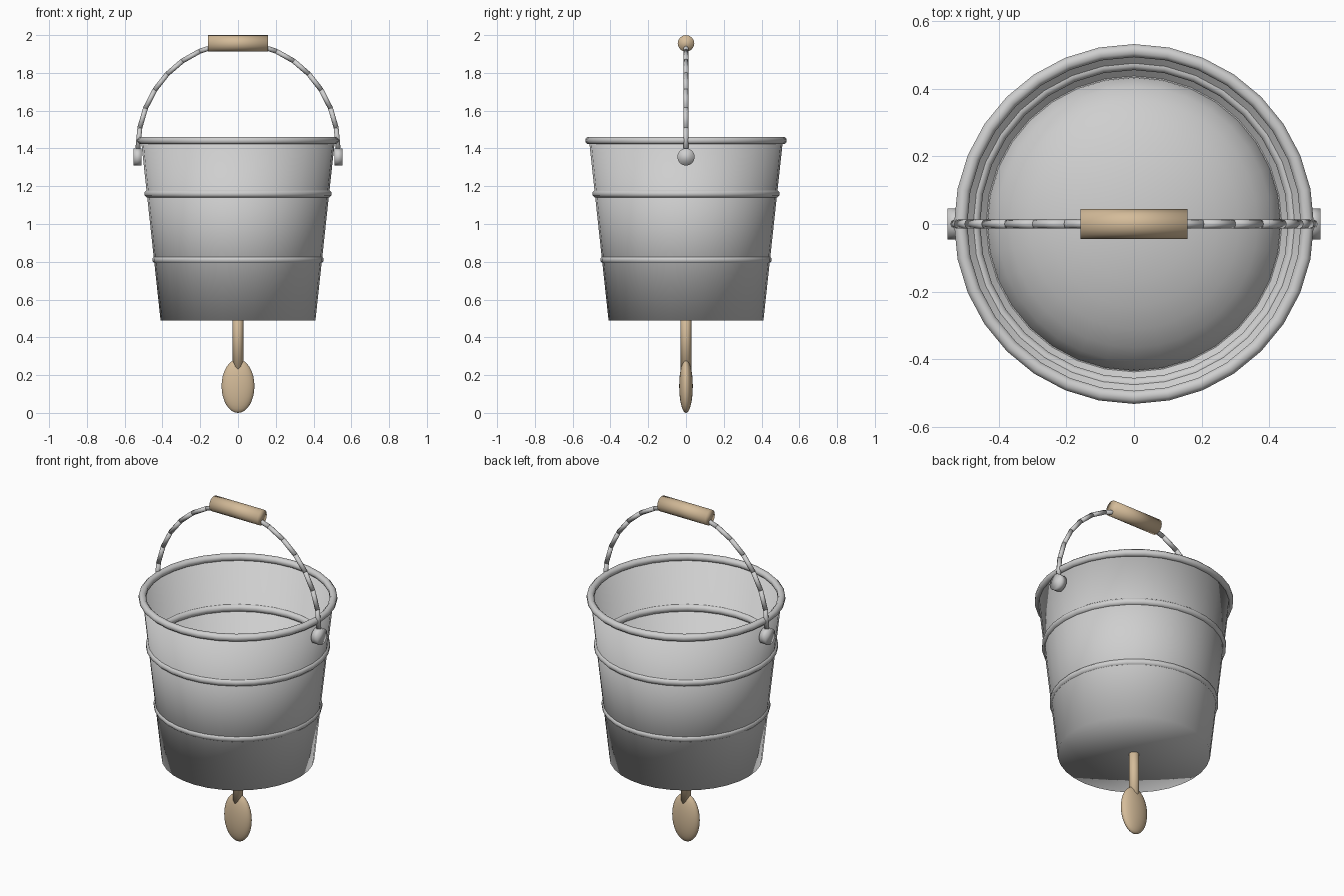
import bpy, bmesh, math
from mathutils import Vector, Matrix

cube = bpy.data.objects.get("Cube")
if cube:
    bpy.data.objects.remove(cube, do_unlink=True)


def material(name, rgb):
    m = bpy.data.materials.new(name)
    m.use_nodes = True
    col = (*rgb, 1)
    m.diffuse_color = col
    m.node_tree.nodes["Principled BSDF"].inputs["Base Color"].default_value = col
    return m


metal = material("galvanised grey", (0.62, 0.62, 0.62))
wood = material("pale wood", (0.66, 0.50, 0.32))


def finish(name, bm, mat):
    """Turn a bmesh into a smooth shaded object."""
    bmesh.ops.recalc_face_normals(bm, faces=bm.faces)
    mesh = bpy.data.meshes.new(name)
    bm.to_mesh(mesh)
    bm.free()
    mesh.materials.append(mat)
    mesh.shade_smooth()
    obj = bpy.data.objects.new(name, mesh)
    bpy.context.collection.objects.link(obj)
    return obj


def lathe(name, profile, mat, steps=32, closed=False):
    """Spin an (r, z) profile around the z axis."""
    bm = bmesh.new()
    verts = [bm.verts.new((r, 0, z)) for r, z in profile]
    edges = [bm.edges.new(pair) for pair in zip(verts, verts[1:])]
    if closed:
        edges.append(bm.edges.new((verts[-1], verts[0])))
    bmesh.ops.spin(bm, geom=verts + edges, cent=(0, 0, 0), axis=(0, 0, 1),
                   angle=math.tau, steps=steps, use_merge=True)
    bmesh.ops.remove_doubles(bm, verts=bm.verts, dist=1e-5)
    return finish(name, bm, mat)


def add_rod(bm, a, b, radius, sides):
    """Add a capped cylinder running from a to b."""
    a, b = Vector(a), Vector(b)
    turn = (b - a).to_track_quat('Z', 'Y').to_matrix().to_4x4()
    bmesh.ops.create_cone(bm, cap_ends=True, segments=sides, radius1=radius,
                          radius2=radius, depth=(b - a).length,
                          matrix=Matrix.Translation((a + b) / 2) @ turn)


def rod(name, a, b, radius, mat, sides=16):
    bm = bmesh.new()
    add_rod(bm, a, b, radius, sides)
    return finish(name, bm, mat)


def ellipsoid(name, centre, size, mat):
    bm = bmesh.new()
    bmesh.ops.create_uvsphere(bm, u_segments=32, v_segments=16, radius=1,
                              matrix=Matrix.Translation(centre) @ Matrix.Diagonal((*size, 1)))
    return finish(name, bm, mat)


def hoop(name, radius, z, thick=0.02):
    ring = [(radius + thick * math.cos(k * math.tau / 8 + math.pi / 8),
             z + thick * math.sin(k * math.tau / 8 + math.pi / 8)) for k in range(8)]
    return lathe(name, ring, metal, closed=True)


# Pail: thin tapered wall with a closed flat bottom
lathe("pail_wall", [(0, 0.49), (0.41, 0.49), (0.514, 1.45),
                    (0.505, 1.45), (0.402, 0.50), (0, 0.50)], metal)

# Domed inside floor
ellipsoid("domed_floor", (0, 0, 0.80), (0.44, 0.44, 0.22), metal)

# Rolled rim and the two hoops
hoop("rolled_rim", 0.513, 1.442, 0.021)
hoop("upper_hoop", 0.475, 1.16, 0.021)
hoop("lower_hoop", 0.433, 0.81, 0.021)

# Bail handle: straight wire links along a half ellipse
bm = bmesh.new()
links = 16
arc = [(0.53 * math.cos(math.pi * k / links), 0,
        1.40 + 0.557 * math.sin(math.pi * k / links)) for k in range(links + 1)]
for a, b in zip(arc, arc[1:]):
    add_rod(bm, a, b, 0.013, 8)
finish("wire_handle", bm, metal)

# Handle ears on both sides
for side, x in (("left", 1), ("right", -1)):
    rod(side + "_ear", (x * 0.51, 0, 1.355), (x * 0.552, 0, 1.355), 0.046, metal)

# Wooden grip
rod("wooden_grip", (-0.158, 0, 1.956), (0.158, 0, 1.956), 0.044, wood)

# Wooden paddle hanging under the pail
rod("paddle_stem", (0, 0, 0.20), (0, 0, 0.60), 0.028, wood, 12)
ellipsoid("paddle_blade", (0, 0, 0.142), (0.087, 0.036, 0.142), wood)
